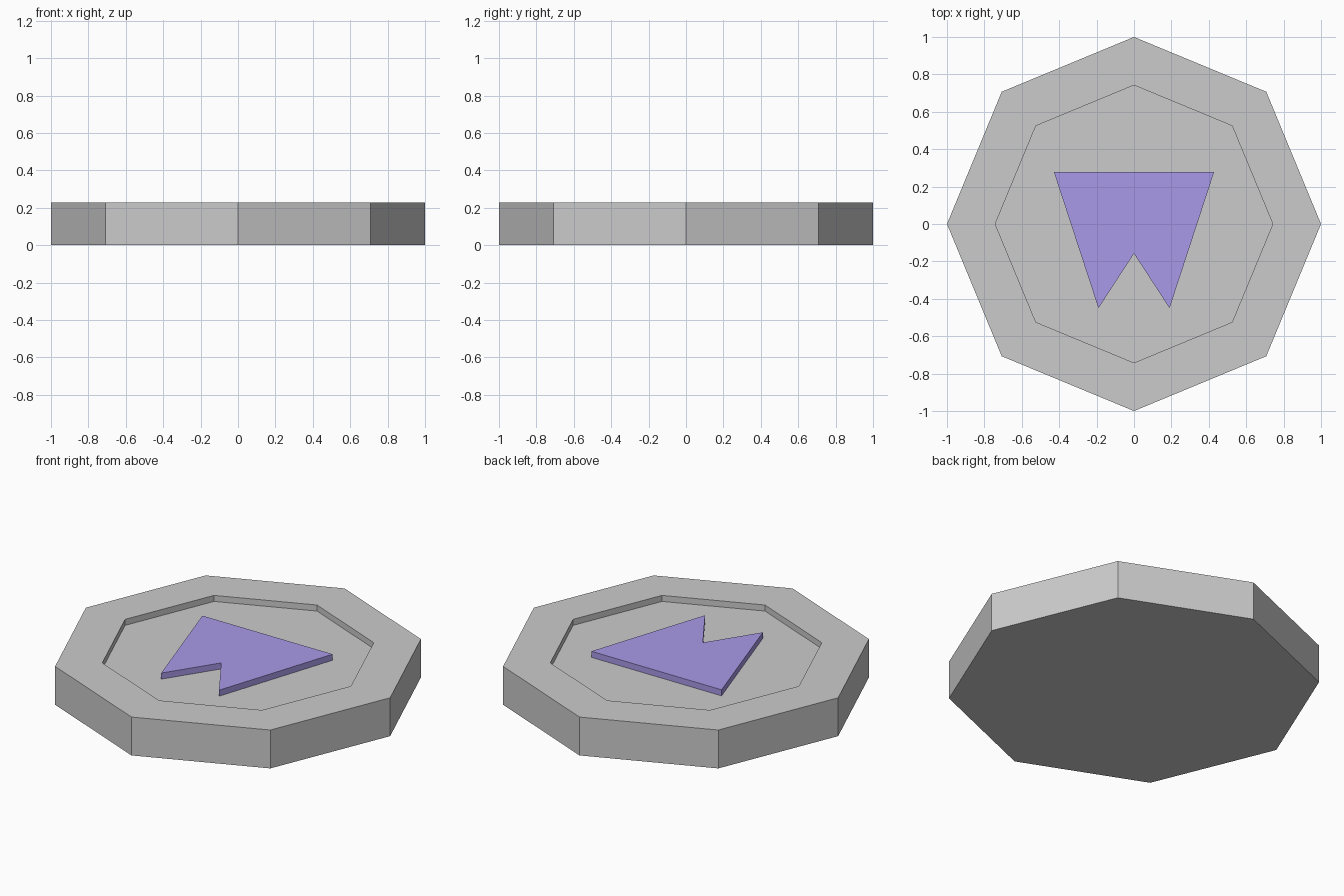
import bpy, bmesh, math

if "Cube" in bpy.data.objects:
    bpy.data.objects.remove(bpy.data.objects["Cube"])

RIM_Z, FLOOR_Z = 0.228, 0.192


def add_object(name, bm):
    bmesh.ops.recalc_face_normals(bm, faces=bm.faces)
    mesh = bpy.data.meshes.new(name)
    bm.to_mesh(mesh)
    bm.free()
    obj = bpy.data.objects.new(name, mesh)
    bpy.context.collection.objects.link(obj)
    return obj


# Octagonal disc with a sunken floor: closed stack of rings
bm = bmesh.new()
rings = []
for r, z in [(1, 0), (1, RIM_Z), (0.742, RIM_Z), (0.742, FLOOR_Z)]:
    rings.append([bm.verts.new((r * math.cos(i * math.pi / 4),
                                r * math.sin(i * math.pi / 4), z)) for i in range(8)])
for a, b in zip(rings, rings[1:]):
    for i in range(8):
        j = (i + 1) % 8
        bm.faces.new((a[i], a[j], b[j], b[i]))
bm.faces.new(rings[0])
bm.faces.new(rings[-1])
add_object("octagonal_disc", bm)

# Raised notched inlay resting on the floor, flush with the rim
bm = bmesh.new()
right = [(0.428, 0.277), (0.19, -0.45)]
outline = right + [(0, -0.158)] + [(-x, y) for x, y in reversed(right)]
face = bm.faces.new([bm.verts.new((x, y, FLOOR_Z)) for x, y in outline])
top = bmesh.ops.extrude_face_region(bm, geom=[face], use_keep_orig=True)["geom"]
bmesh.ops.translate(bm, vec=(0, 0, RIM_Z - FLOOR_Z),
                    verts=[v for v in top if isinstance(v, bmesh.types.BMVert)])
inlay = add_object("notched_inlay", bm)

purple = bpy.data.materials.new("purple")
purple.diffuse_color = (0.395, 0.32, 0.81, 1)
purple.use_nodes = True
purple.node_tree.nodes["Principled BSDF"].inputs["Base Color"].default_value = purple.diffuse_color
inlay.data.materials.append(purple)
